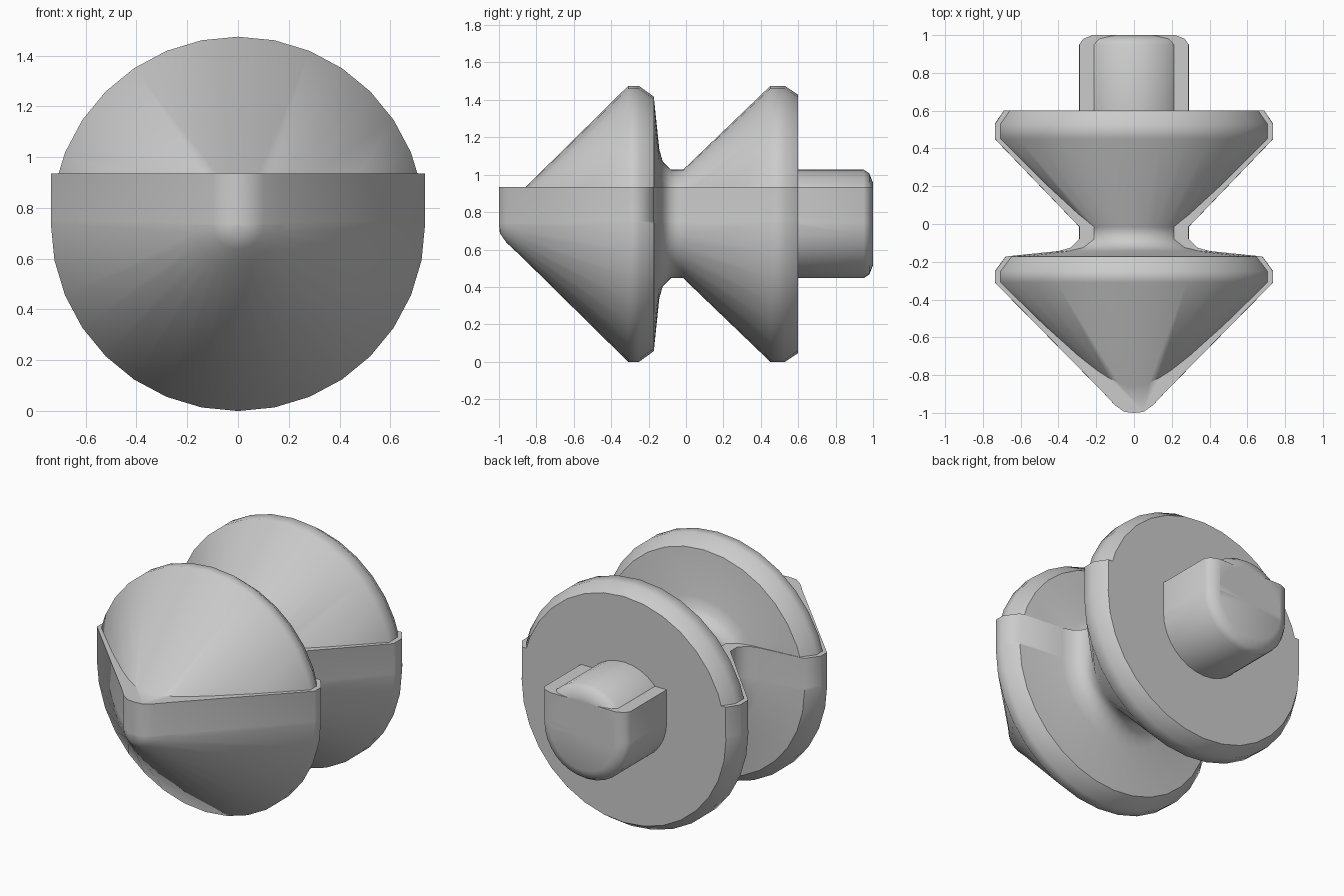
import bpy, bmesh, math

if "Cube" in bpy.data.objects:
    bpy.data.objects.remove(bpy.data.objects["Cube"])

R, CZ, SLAB_TOP, SIDES = 0.737, 0.737, 0.935, 32

# Half outline as (radius, y), from the front tip to the end of the peg
PROFILE = [
    (0, -1.0), (0.05, -0.995), (0.10, -0.96), (0.17, -0.885),
    (R, -0.31), (R, -0.25), (0.68, -0.172),
    (0.40, -0.143), (0.335, -0.125), (0.29, -0.08),
    (0.29, -0.015), (R, 0.45), (R, 0.53), (0.69, 0.6),
    (0.29, 0.6), (0.29, 0.95), (0.27, 0.98), (0.22, 1.0), (0, 1.0),
]


def make_object(name, bm):
    bmesh.ops.recalc_face_normals(bm, faces=bm.faces[:])
    mesh = bpy.data.meshes.new(name)
    bm.to_mesh(mesh)
    bm.free()
    obj = bpy.data.objects.new(name, mesh)
    bpy.context.collection.objects.link(obj)
    return obj


# Turned double cone, neck and peg around the y axis
bm = bmesh.new()
rings = []
for r, y in PROFILE:
    n = SIDES if r else 1
    angles = [2 * math.pi * i / SIDES for i in range(n)]
    rings.append([bm.verts.new((r * math.cos(a), y, CZ + r * math.sin(a))) for a in angles])
for a, b in zip(rings, rings[1:]):
    for i in range(SIDES):
        j = (i + 1) % SIDES
        corners = [a[i % len(a)], a[j % len(a)], b[j % len(b)], b[i % len(b)]]
        bm.faces.new(list(dict.fromkeys(corners)))
body = make_object("double_cone_plug", bm)

# Flat slab with the same outline, raised from the middle plane
bm = bmesh.new()
right = [(r * 0.998, y) for r, y in PROFILE]
left = [(-r, y) for r, y in reversed(right[1:-1])]
low = [bm.verts.new((x, y, CZ - 0.004)) for x, y in right[:-1] + left]
base = bm.faces.new(low)
top = bmesh.ops.extrude_face_region(bm, geom=[base])["geom"]
for v in top:
    if isinstance(v, bmesh.types.BMVert):
        v.co.z = SLAB_TOP
slab = make_object("middle_slab", bm)

# Merge the slab into the turned body
mod = body.modifiers.new("join_slab", 'BOOLEAN')
mod.operation = 'UNION'
mod.solver = 'EXACT'
mod.object = slab
bpy.context.view_layer.objects.active = body
body.select_set(True)
slab.select_set(False)
bpy.ops.object.modifier_apply(modifier=mod.name)
bpy.data.objects.remove(slab)
bpy.ops.object.shade_smooth_by_angle(angle=math.radians(48))
